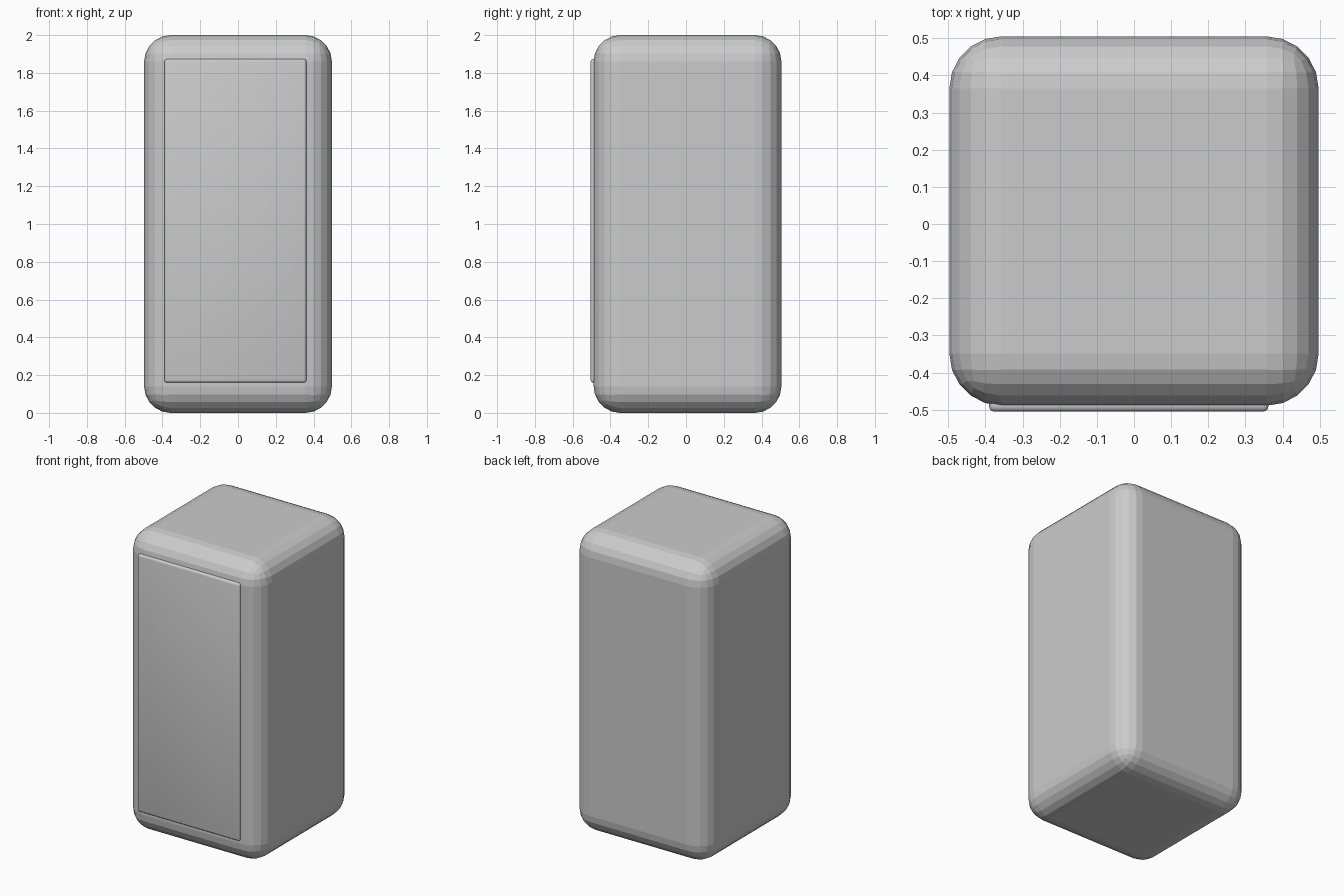
import bpy

if "Cube" in bpy.data.objects:
    bpy.data.objects.remove(bpy.data.objects["Cube"])


def rounded_box(name, lo, hi, radius, segments, smooth):
    """Box between two corners with all edges rounded."""
    centre = [(a + b) / 2 for a, b in zip(lo, hi)]
    bpy.ops.mesh.primitive_cube_add(size=1, location=centre)
    ob = bpy.context.object
    ob.name = name
    ob.scale = [b - a for a, b in zip(lo, hi)]
    bpy.ops.object.transform_apply(location=False, rotation=False, scale=True)
    bevel = ob.modifiers.new("rounding", 'BEVEL')
    bevel.width = radius
    bevel.segments = segments
    bevel.limit_method = 'NONE'
    if smooth:
        bpy.ops.object.shade_smooth()
    return ob


# Main cabinet with faceted rounded edges
rounded_box("cabinet_body", (-0.497, -0.489, 0), (0.497, 0.505, 2), 0.14, 5, False)

# Thin door panel on the front, slightly off centre, set into the body
rounded_box("door_panel", (-0.39, -0.505, 0.16), (0.362, -0.46, 1.873), 0.014, 3, True)
